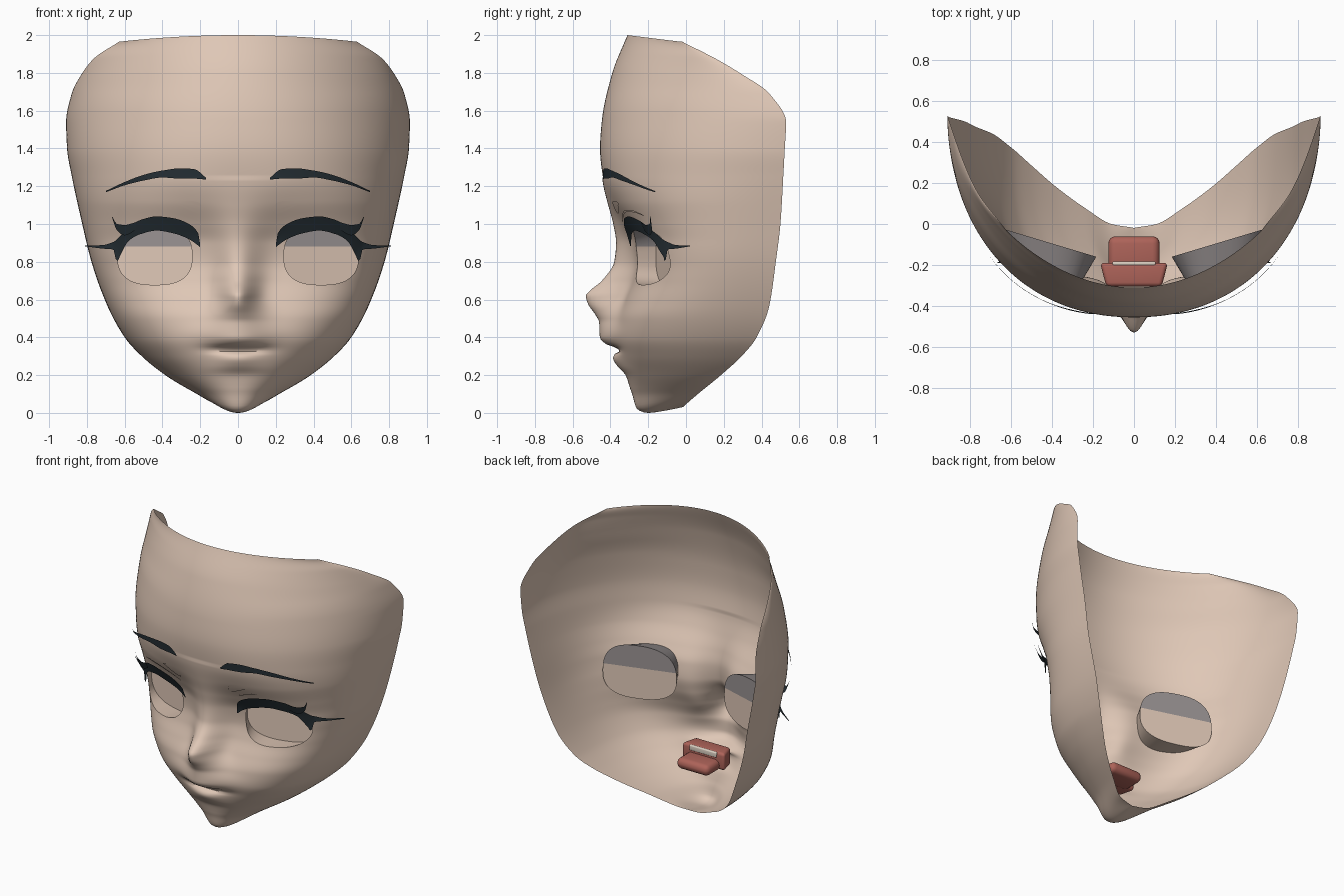
import bpy, bmesh, math
from mathutils import Vector

if "Cube" in bpy.data.objects:
    bpy.data.objects.remove(bpy.data.objects["Cube"])


def mat(name, r, g, b):
    m = bpy.data.materials.new(name)
    m.diffuse_color = (r, g, b, 1)
    m.use_nodes = True
    m.node_tree.nodes["Principled BSDF"].inputs["Base Color"].default_value = m.diffuse_color
    return m


SKIN = mat("skin", .74, .575, .47)
GREY = mat("eye shade grey", .32, .29, .29)
DARK = mat("lash charcoal", .02, .03, .037)
RED = mat("mouth red", .42, .125, .10)
TOOTH = mat("tooth ivory", .72, .64, .55)


def curve(keys, t):
    """Smooth monotone interpolation of rows (t, a, b, ...)."""
    t = min(max(t, keys[0][0]), keys[-1][0])
    i = 0
    while i < len(keys) - 2 and t > keys[i + 1][0]:
        i += 1

    def slope(j, c):
        return (keys[j + 1][c] - keys[j][c]) / (keys[j + 1][0] - keys[j][0])

    def tangent(j, c):
        if j == 0:
            return slope(0, c)
        if j == len(keys) - 1:
            return slope(j - 1, c)
        a, b = slope(j - 1, c), slope(j, c)
        return 0 if a * b <= 0 else 2 * a * b / (a + b)

    h = keys[i + 1][0] - keys[i][0]
    s = (t - keys[i][0]) / h
    out = []
    for c in range(1, len(keys[0])):
        p, q = keys[i][c], keys[i + 1][c]
        m, n = tangent(i, c) * h, tangent(i + 1, c) * h
        out.append((2*s**3 - 3*s*s + 1)*p + (s**3 - 2*s*s + s)*m
                   + (3*s*s - 2*s**3)*q + (s**3 - s*s)*n)
    return out


# face rows: centre depth (without nose and lips), then the rim point x, y
BASE = [(-.1, -.02), (-.05, -.11), (0, -.2), (.04, -.262), (.1, -.285), (.2, -.32),
        (.3, -.35), (.4, -.37), (.5, -.36), (.6, -.325), (.7, -.285), (.8, -.265), (.9, -.275),
        (1, -.32), (1.12, -.39), (1.25, -.44), (1.4, -.455), (1.55, -.445), (1.8, -.39), (2, -.31)]
RIM = [(-.1, .004, -.018), (0, .11, 0), (.1, .235, .075), (.2, .385, .185), (.3, .505, .29),
       (.4, .595, .37), (.57, .69, .44), (.8, .775, .475), (1, .825, .5), (1.25, .88, .515),
       (1.4, .905, .523), (1.55, .91, .53), (1.7, .88, .44), (1.8, .83, .3),
       (1.9, .76, .15), (2, .63, -.02)]
HEIGHT = [(-.1, .03, .03), (-.05, .012, .035), (0, 0, .045), (.1, .1, .11), (.2, .2, .2),
          (1.4, 1.4, 1.4), (1.55, 1.55, 1.54), (1.8, 1.8, 1.79), (2, 2, 1.965)]
# superellipse power and share of plain parabola
SHAPE = [(-.1, 2, .5), (0, 2.1, .3), (.1, 2.2, .2), (.2, 2.4, .15), (.3, 2.7, .09), (.4, 2.9, .06),
         (.57, 3.1, .05), (.8, 3.1, .05), (1.1, 2.65, .05), (1.25, 2.35, .05), (1.4, 2.2, .06),
         (1.6, 2.1, .12), (2, 2, .9)]
# nose and lip profile with its sideways spread
PROFILE = [(.12, -.293), (.15, -.302), (.2, -.32), (.25, -.365), (.29, -.386), (.31, -.379),
           (.325, -.353), (.34, -.36), (.365, -.425), (.4, -.456), (.48, -.46), (.52, -.48),
           (.58, -.52), (.62, -.53), (.65, -.505), (.7, -.445), (.8, -.38), (.9, -.37),
           (1, -.385), (1.1, -.412), (1.2, -.437), (1.25, -.445)]
SPREAD = [(.12, .2), (.29, .12), (.36, .14), (.42, .16), (.5, .13), (.62, .09), (.75, .11),
          (.9, .13), (1.05, .16), (1.2, .2)]


def depth(x, v):
    """Depth of the face surface at sideways x on row v."""
    yc = curve(BASE, v)[0]
    xe, ye = curve(RIM, v)
    n, k = curve(SHAPE, v)
    u = min(abs(x) / xe, 1)
    g = (1 - k) * (1 - max(0, 1 - u**n) ** (1 / n)) + k * u * u
    y = yc + (ye - yc) * g
    if .12 < v < 1.25:
        y += (curve(PROFILE, v)[0] - yc) * math.exp(-(x / curve(SPREAD, v)[0]) ** 2)
    return y


def finish(bm, name, mats, angle=55, mirror=True):
    me = bpy.data.meshes.new(name)
    bm.to_mesh(me)
    bm.free()
    ob = bpy.data.objects.new(name, me)
    bpy.context.collection.objects.link(ob)
    for m in mats:
        me.materials.append(m)
    bpy.ops.object.select_all(action='DESELECT')
    ob.select_set(True)
    bpy.context.view_layer.objects.active = ob
    bpy.ops.object.shade_smooth_by_angle(angle=math.radians(angle))
    if mirror:
        m = ob.modifiers.new("mirror", 'MIRROR')
        m.use_clip, m.merge_threshold = True, .0005
    return ob


# face shell: half grid
EX, EZ, EA, EB = .44, .83, .197, .152


def eye_radius(a, m=2.6):
    return (abs(math.cos(a) / EA)**m + abs(math.sin(a) / EB)**m) ** (-1 / m)


bm = bmesh.new()
ROWS, COLS = 168, 64
grid = []
for i in range(ROWS + 1):
    v = -.1 + 2.1 * i / ROWS
    xe = curve(RIM, v)[0]
    zc, ze = curve(HEIGHT, v)
    row = []
    for j in range(COLS + 1):
        u = math.sin(j / COLS * math.pi / 2)
        row.append(bm.verts.new((xe * u, depth(xe * u, v), zc + (ze - zc) * u * u)))
    grid.append(row)
for i in range(ROWS):
    for j in range(COLS):
        bm.faces.new((grid[i][j], grid[i][j+1], grid[i+1][j+1], grid[i+1][j]))

# eye opening: cut, snap to the outline, then extrude back into a capped socket
hole = []
for f in bm.faces:
    c = f.calc_center_median()
    dx, dz = c.x - EX, c.z - EZ
    if math.hypot(dx, dz) < eye_radius(math.atan2(dz, dx)):
        hole.append(f)
bmesh.ops.delete(bm, geom=hole, context='FACES')
loop = [e for e in bm.edges if e.is_boundary and
        all(math.hypot(v.co.x - EX, v.co.z - EZ) < .26 for v in e.verts)]
for v in {v for e in loop for v in e.verts}:
    a = math.atan2(v.co.z - EZ, v.co.x - EX)
    r = eye_radius(a)
    x, z = EX + r * math.cos(a), EZ + r * math.sin(a)
    v.co = (x, depth(x, z), z)
ext = bmesh.ops.extrude_edge_only(bm, edges=loop)['geom']
for v in [g for g in ext if isinstance(g, bmesh.types.BMVert)]:
    x = EX + (v.co.x - EX) * (1.3 if v.co.x < EX else 1.1)
    z = EZ + (v.co.z - EZ) * (1.35 if v.co.z > EZ else 1.08)
    v.co = (x, -.155 + (x - .2) * .3, z)
walls = [g for g in ext if isinstance(g, bmesh.types.BMFace)]
back = [g for g in ext if isinstance(g, bmesh.types.BMEdge) and len(g.link_faces) == 1]
cap = bmesh.ops.edgeloop_fill(bm, edges=back)['faces']
socket = walls + cap
geom = list({e for f in socket for e in f.edges} | {v for f in socket for v in f.verts}) + socket
cut = bmesh.ops.bisect_plane(bm, geom=geom, plane_co=(EX, 0, .88), plane_no=(0, 0, 1))['geom']
for f in {g for g in cut if isinstance(g, bmesh.types.BMFace)}:
    if f.calc_center_median().z > .88:
        f.material_index = 1
bmesh.ops.recalc_face_normals(bm, faces=bm.faces[:])
if sum(f.normal.y for f in bm.faces if f.calc_center_median().z > 1.3) > 0:
    bmesh.ops.reverse_faces(bm, faces=bm.faces[:])
finish(bm, "face_shell", [SKIN, GREY])


def ribbon(name, keys, material, off, steps=40, lift=0):
    """Strip hugging the face; keys are (x, top z, bottom z)."""
    bm = bmesh.new()
    cols = []
    for i in range(steps + 1):
        x = keys[0][0] + (keys[-1][0] - keys[0][0]) * i / steps
        zt, zb = curve(keys, x)
        col = []
        for k in range(4):
            z = zb + (zt - zb) * k / 3
            y = depth(x, z) - off - lift * i / steps
            if x > .63 and z < 1.06:
                y = min(y, -.12 + (x - .63) * .78)
            col.append(bm.verts.new((x, y, z)))
        cols.append(col)
    for a, b in zip(cols, cols[1:]):
        for k in range(3):
            bm.faces.new((a[k], b[k], b[k+1], a[k+1]))
    return finish(bm, name, [material])


# lashes, brows and lid lines
ribbon("upper_lash", [(.2, .89, .875), (.21, .95, .885), (.26, 1, .92), (.34, 1.03, .95),
                      (.43, 1.04, .965), (.52, 1.02, .945), (.58, .98, .91), (.62, .94, .84),
                      (.642, .917, .80), (.66, .905, .865), (.72, .888, .87),
                      (.81, .886, .882)], DARK, .02, 60)
ribbon("lash_flick", [(.54, 1.01, .97), (.6, .995, .94), (.64, 1.0, .965),
                      (.667, 1.04, 1.035)], DARK, .025, 16, .045)
ribbon("eyebrow", [(.17, 1.245, 1.235), (.23, 1.29, 1.24), (.3, 1.295, 1.24), (.4, 1.283, 1.246),
                   (.5, 1.26, 1.23), (.6, 1.222, 1.205), (.7, 1.175, 1.168)], DARK, .008, 40, .035)
ribbon("lid_crease", [(.2, 1.016, 1.01), (.3, 1.055, 1.045), (.4, 1.075, 1.063),
                      (.48, 1.072, 1.062), (.56, 1.048, 1.043)], SKIN, .006)
ribbon("brow_fold", [(.185, 1.07, 1.06), (.2, 1.11, 1.055), (.25, 1.122, 1.07),
                     (.31, 1.12, 1.10), (.33, 1.112, 1.108)], SKIN, .006, 16)


# mouth interior
def block(name, loc, size, material, bevel, taper=1):
    """Rounded box; taper narrows the front end."""
    bm = bmesh.new()
    bmesh.ops.create_cube(bm, size=1)
    for v in bm.verts:
        w = taper if v.co.y < 0 else 1
        v.co = Vector(loc) + Vector((v.co.x * size[0] * w, v.co.y * size[1], v.co.z * size[2]))
    bmesh.ops.bevel(bm, geom=bm.edges[:], offset=bevel, segments=4, profile=.5, affect='EDGES')
    finish(bm, name, [material], mirror=False)


block("mouth_bag", (0, -.247, .335), (.33, .115, .12), RED, .02, .82)
block("tongue", (0, -.145, .305), (.25, .17, .075), RED, .035)
block("upper_teeth", (0, -.192, .375), (.21, .02, .035), TOOTH, .006)
